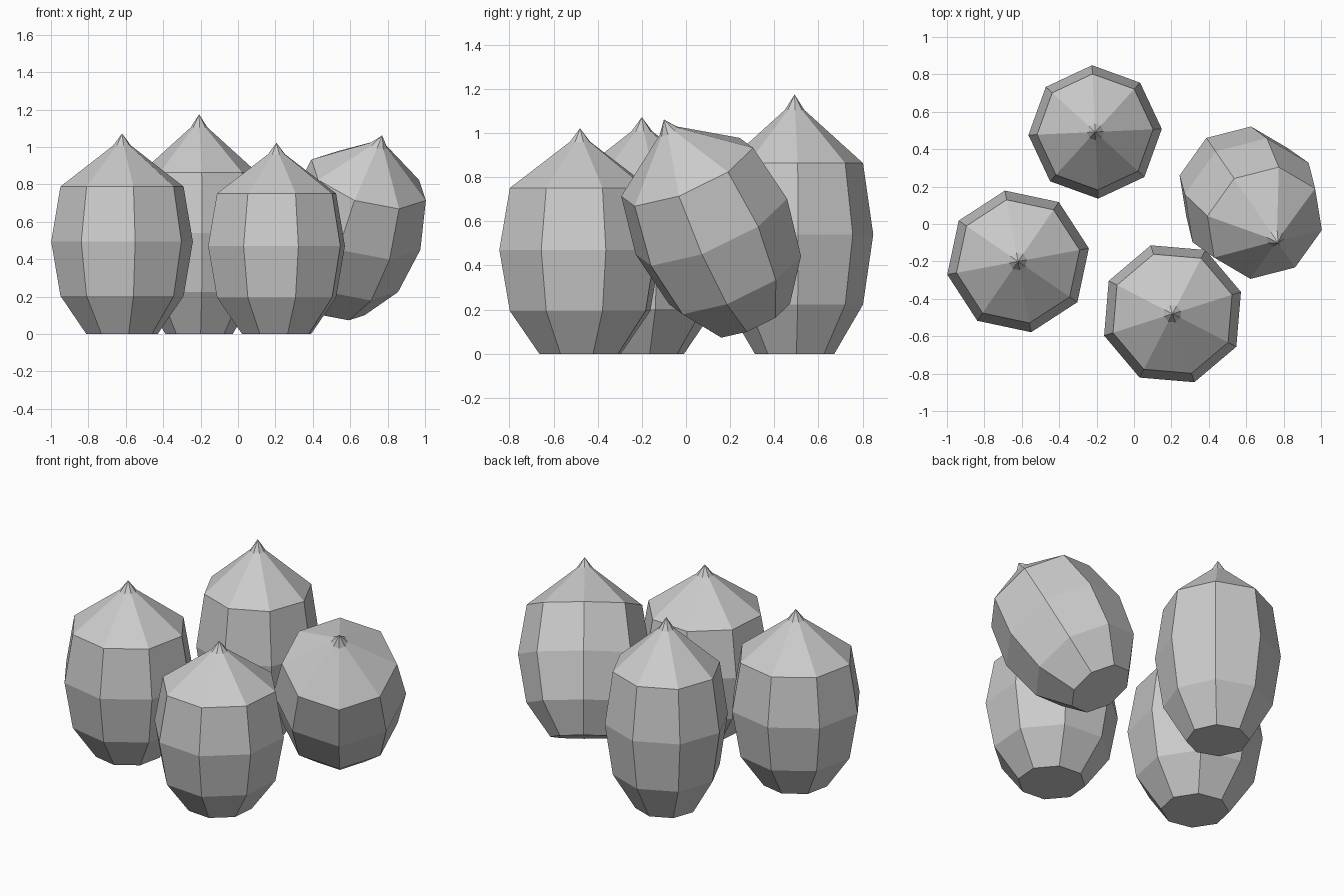
import bpy, bmesh, math
from mathutils import Vector

if "Cube" in bpy.data.objects:
    bpy.data.objects.remove(bpy.data.objects["Cube"])

# Bud profile: (radius fraction, height fraction) below the pointed tip
PROFILE = [(0.505, 0.0), (0.87, 0.19), (1.0, 0.46), (0.87, 0.735), (0.125, 0.94)]
SIDES = 8


def make_bud(name, base, axis, radius, height, phase):
    """Eight-sided bud standing on base, pointing along axis."""
    rot = Vector((0, 0, 1)).rotation_difference(Vector(axis).normalized())
    bm = bmesh.new()

    def vert(r, z, k):
        a = math.radians(phase + 360 / SIDES * k)
        p = Vector((r * radius * math.cos(a), r * radius * math.sin(a), z * height))
        return bm.verts.new(rot @ p + Vector(base))

    rings = [[vert(r, z, k) for k in range(SIDES)] for r, z in PROFILE]
    tip = vert(0, 1, 0)
    bm.faces.new(rings[0][::-1])
    for k in range(SIDES):
        n = (k + 1) % SIDES
        for lo, hi in zip(rings, rings[1:]):
            bm.faces.new((lo[k], lo[n], hi[n], hi[k]))
        bm.faces.new((rings[-1][k], rings[-1][n], tip))
    mesh = bpy.data.meshes.new(name)
    bm.to_mesh(mesh)
    bm.free()
    bpy.context.collection.objects.link(bpy.data.objects.new(name, mesh))


UP = (0, 0, 1)
# Three upright buds
make_bud("left_bud", (-0.62, -0.2, 0), UP, 0.385, 1.072, 10.5)
make_bud("back_bud", (-0.208, 0.492, 0), UP, 0.357, 1.175, 2.6)
make_bud("front_bud", (0.206, -0.48, 0), UP, 0.384, 1.022, 17.7)
# Bud leaning forward and to the right
make_bud("leaning_bud", (0.498, 0.298, 0.163), (0.267, -0.39, 0.88), 0.376, 1.02, -55.6)
